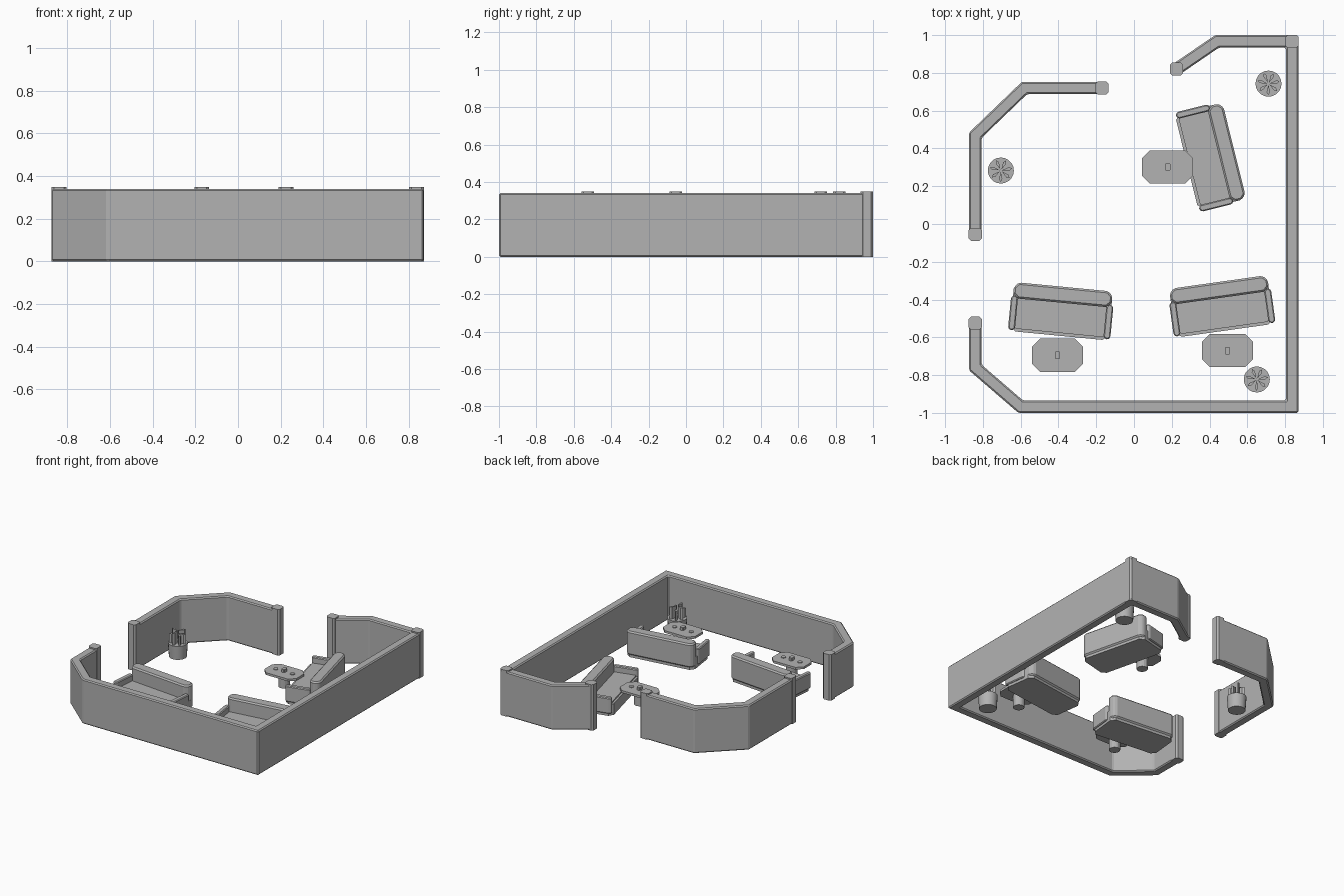
import bpy, bmesh, math
from mathutils import Matrix, Vector

if "Cube" in bpy.data.objects:
    bpy.data.objects.remove(bpy.data.objects["Cube"])

mat = bpy.data.materials.new("plain grey")
mat.diffuse_color = (0.45, 0.45, 0.45, 1)
mat.use_nodes = True
mat.node_tree.nodes["Principled BSDF"].inputs["Base Color"].default_value = mat.diffuse_color


def finish(name, bm, loc=(0, 0, 0), rot=0, bevel=0):
    bmesh.ops.recalc_face_normals(bm, faces=bm.faces[:])
    me = bpy.data.meshes.new(name)
    bm.to_mesh(me)
    bm.free()
    me.materials.append(mat)
    ob = bpy.data.objects.new(name, me)
    bpy.context.collection.objects.link(ob)
    ob.location = loc
    ob.rotation_euler.z = math.radians(rot)
    if bevel:
        m = ob.modifiers.new("bevel", 'BEVEL')
        m.width, m.segments = bevel, 1
    return ob


def add_prism(bm, pts, z0, z1):
    """Extrude a flat outline between two heights."""
    f = bm.faces.new([bm.verts.new((x, y, z0)) for x, y in pts])
    g = bmesh.ops.extrude_face_region(bm, geom=[f])
    bmesh.ops.translate(bm, vec=(0, 0, z1 - z0),
                        verts=[v for v in g["geom"] if isinstance(v, bmesh.types.BMVert)])


def octagon(x0, x1, y0, y1, c):
    return [(x0 + c, y0), (x1 - c, y0), (x1, y0 + c), (x1, y1 - c),
            (x1 - c, y1), (x0 + c, y1), (x0, y1 - c), (x0, y0 + c)]


def prism(name, pts, z0, z1, loc=(0, 0, 0), rot=0, bevel=0):
    bm = bmesh.new()
    add_prism(bm, pts, z0, z1)
    return finish(name, bm, loc, rot, bevel)


def cylinder(name, r0, r1, z0, z1, loc, sides=16):
    bm = bmesh.new()
    bmesh.ops.create_cone(bm, cap_ends=True, segments=sides, radius1=r0, radius2=r1,
                          depth=z1 - z0, matrix=Matrix.Translation((0, 0, (z0 + z1) / 2)))
    return finish(name, bm, loc)


def wall(name, path, half=0.033, height=0.34):
    """Mitred wall along a path."""
    p = [Vector(q) for q in path]
    left, right = [], []
    for i, q in enumerate(p):
        dirs = []
        if i > 0:
            dirs.append((q - p[i - 1]).normalized())
        if i < len(p) - 1:
            dirs.append((p[i + 1] - q).normalized())
        n = sum((Vector((-d.y, d.x)) for d in dirs), Vector((0, 0))).normalized()
        off = n * half / n.dot(Vector((-dirs[0].y, dirs[0].x)))
        left.append(q + off)
        right.append(q - off)
    outline = [tuple(v) for v in left + right[::-1]]
    prism(name, outline, 0, height, bevel=0.008)


# Surrounding walls
wall("long_wall", [(0.225, 0.82), (0.44, 0.967), (0.837, 0.967), (0.837, -0.967),
                   (-0.60, -0.967), (-0.84, -0.76), (-0.84, -0.525)])
wall("short_wall", [(-0.17, 0.72), (-0.58, 0.72), (-0.84, 0.47), (-0.84, -0.05)])

# Posts at the wall ends and back corner
for i, (x, y) in enumerate([(0.225, 0.82), (0.837, 0.967), (-0.17, 0.72),
                            (-0.84, -0.055), (-0.84, -0.525)]):
    prism(f"wall_post_{i + 1}", octagon(-0.035, 0.035, -0.034, 0.034, 0.012), 0, 0.35, (x, y, 0))

# Sofas, back along local +y
for i, (x, y, a) in enumerate([(-0.385, -0.462, -5.5), (0.463, -0.436, 8), (0.405, 0.357, -76)]):
    loc = (x, y, 0)
    prism(f"sofa_base_{i + 1}", octagon(-0.262, 0.262, -0.13, 0.12, 0.03), 0, 0.085, loc, a)
    prism(f"sofa_seat_{i + 1}", octagon(-0.235, 0.235, -0.115, 0.05, 0.004), 0.08, 0.095, loc, a)
    prism(f"sofa_back_{i + 1}", octagon(-0.262, 0.262, 0.045, 0.13, 0.025), 0.02, 0.2, loc, a, 0.01)
    for s in (-1, 1):
        x0, x1 = sorted((s * 0.235, s * 0.272))
        prism(f"sofa_arm_{i + 1}_{'right' if s > 0 else 'left'}",
              octagon(x0, x1, -0.125, 0.06, 0.012), 0.02, 0.14, loc, a, 0.006)

# Pedestal tables with a centre holder and two coasters
for i, (x, y) in enumerate([(-0.405, -0.695), (0.495, -0.67), (0.178, 0.302)]):
    loc = (x, y, 0)
    prism(f"table_top_{i + 1}", octagon(-0.135, 0.135, -0.088, 0.088, 0.042), 0.095, 0.112, loc)
    cylinder(f"table_pedestal_{i + 1}", 0.04, 0.04, 0, 0.096, loc)
    prism(f"table_holder_{i + 1}", octagon(-0.014, 0.014, -0.02, 0.02, 0.005), 0.11, 0.135, loc)
    for s in (-1, 1):
        cylinder(f"table_coaster_{i + 1}_{'right' if s > 0 else 'left'}", 0.017, 0.017,
                 0.111, 0.117, (x + s * 0.07, y, 0), 10)

# Potted plants with upright radial leaves
for i, (x, y) in enumerate([(0.712, 0.743), (-0.705, 0.283), (0.65, -0.823)]):
    loc = (x, y, 0)
    pot = cylinder(f"plant_pot_{i + 1}", 0.062, 0.069, 0, 0.105, loc, 20)
    bm = bmesh.new()
    for k in range(7):
        t = 2 * math.pi * k / 7 + 0.2
        c, s = math.cos(t), math.sin(t)
        blade = [(0.006, 0), (0.045, -0.009), (0.06, 0), (0.045, 0.009)]
        add_prism(bm, [(u * c - v * s, u * s + v * c) for u, v in blade],
                  0.1, 0.175 + 0.02 * (k % 2))
    finish(f"plant_leaves_{i + 1}", bm, loc)
    pot.data.shade_smooth()
    pot.data.set_sharp_from_angle(angle=math.radians(35))
